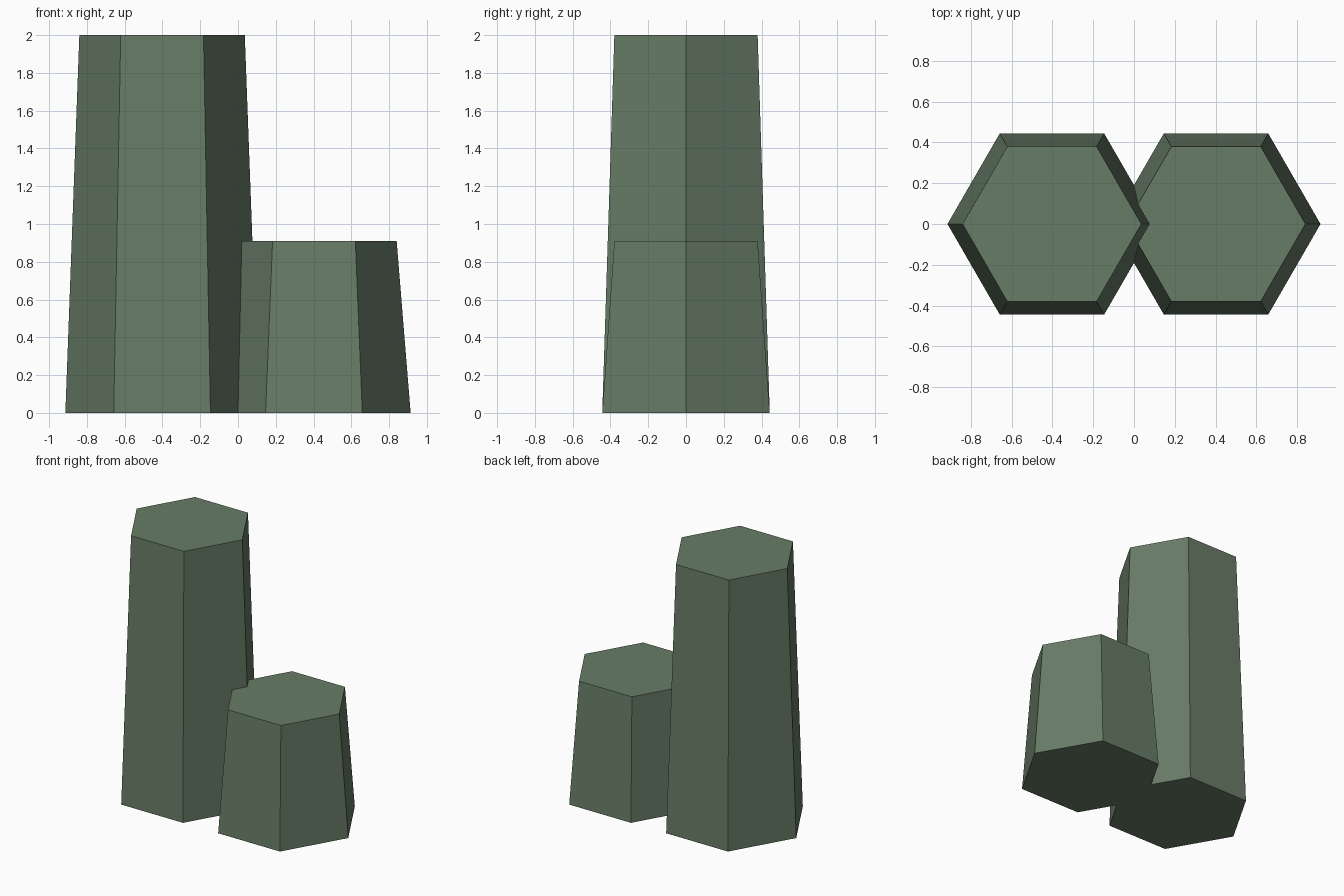
import bpy

if "Cube" in bpy.data.objects:
    bpy.data.objects.remove(bpy.data.objects["Cube"])

# Single muted green stone colour
stone = bpy.data.materials.new("moss_green_stone")
stone.diffuse_color = (0.138, 0.202, 0.134, 1.0)
stone.use_nodes = True
stone.node_tree.nodes["Principled BSDF"].inputs["Base Color"].default_value = stone.diffuse_color

BASE_RADIUS, TOP_RADIUS = 0.512, 0.438


def hex_column(name, x, height):
    """Tapered six-sided column standing on the ground, corners on the x axis."""
    bpy.ops.mesh.primitive_cone_add(
        vertices=6, radius1=BASE_RADIUS, radius2=TOP_RADIUS, depth=height,
        location=(x, 0, height / 2), rotation=(0, 0, 0))
    column = bpy.context.object
    column.name = name
    # Turn a corner towards +x
    column.rotation_euler.z = 0.5 * 3.14159265
    bpy.ops.object.transform_apply(location=True, rotation=True, scale=True)
    column.data.materials.append(stone)
    return column


# Tall column on the left, short column overlapping it on the right
hex_column("tall_column", -0.402, 2.0)
hex_column("short_column", 0.402, 0.91)
